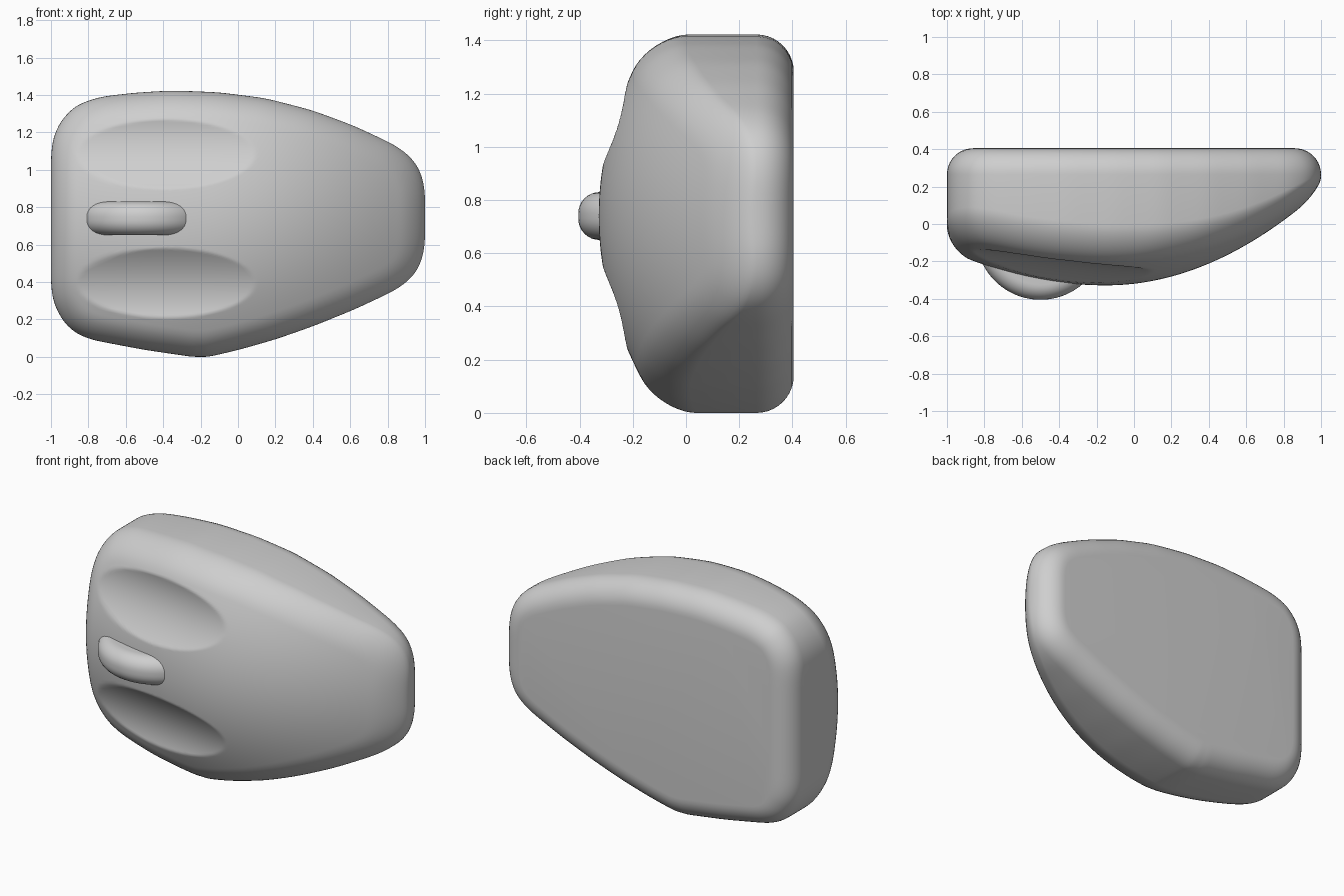
import bpy, bmesh, math
from mathutils import Vector

cube = bpy.data.objects.get("Cube")
if cube:
    bpy.data.objects.remove(cube, do_unlink=True)

grey = bpy.data.materials.new("light grey")
grey.use_nodes = True
grey.diffuse_color = (0.62, 0.62, 0.62, 1)
grey.node_tree.nodes["Principled BSDF"].inputs["Base Color"].default_value = (0.62, 0.62, 0.62, 1)

MID_Z = 0.74      # height of the middle line
BACK_Y = 0.405    # flat base plane
SEGMENTS = 240


def make_object(name, bm):
    bmesh.ops.recalc_face_normals(bm, faces=bm.faces)
    mesh = bpy.data.meshes.new(name)
    bm.to_mesh(mesh)
    bm.free()
    mesh.materials.append(grey)
    obj = bpy.data.objects.new(name, mesh)
    bpy.context.collection.objects.link(obj)
    bpy.ops.object.select_all(action='DESELECT')
    obj.select_set(True)
    bpy.context.view_layer.objects.active = obj
    bpy.ops.object.shade_smooth_by_angle(angle=math.radians(40))
    return obj


def resample(points, count):
    """Even spacing round a closed outline, then a light smoothing."""
    loop = [Vector(p) for p in points]
    loop.append(loop[0])
    lengths = [(b - a).length for a, b in zip(loop, loop[1:])]
    step = sum(lengths) / count
    result, i, start = [], 0, 0.0
    for k in range(count):
        d = k * step
        while d > start + lengths[i]:
            start += lengths[i]
            i += 1
        result.append(loop[i].lerp(loop[i + 1], (d - start) / lengths[i]))
    for _ in range(6):
        result = [(result[k - 1] + 2 * result[k] + result[(k + 1) % count]) / 4
                  for k in range(count)]
    return [Vector((p.x, max(p.y, 0))) for p in result]


# Body outline, counter-clockwise in x and z
outline = resample([
    (-1, 0.74), (-1, 0.37), (-0.985, 0.28), (-0.93, 0.18), (-0.87, 0.125), (-0.79, 0.092),
    (-0.5, 0.037), (-0.19, -0.008), (0, 0.036), (0.2, 0.093), (0.4, 0.163),
    (0.62, 0.252), (0.84, 0.355), (0.93, 0.42), (0.98, 0.5), (1, 0.6),
    (1, 0.89), (0.98, 0.985), (0.93, 1.065), (0.84, 1.132), (0.62, 1.235), (0.4, 1.317),
    (0.15, 1.382), (-0.1, 1.414), (-0.35, 1.424), (-0.55, 1.412), (-0.74, 1.39),
    (-0.87, 1.345), (-0.95, 1.26), (-0.99, 1.17), (-1, 1.08)], SEGMENTS)


def inward(k):
    t = outline[(k + 1) % SEGMENTS] - outline[k - 1]
    return Vector((-t.y, t.x)).normalized()


normals = [inward(k) for k in range(SEGMENTS)]


def inset(amount):
    return [p + n * amount for p, n in zip(outline, normals)]


def front_y(p):
    """Domed front with two shallow finger dents."""
    dx, dz = p.x + 0.15, p.y - MID_Z
    y = -0.328 + (0.26 if dx < 0 else 0.385) * dx * dx + 0.43 * dz * dz
    r2 = ((p.x + 0.385) / 0.475) ** 2 + ((abs(dz) - 0.345) / 0.185) ** 2
    return y + 0.06 * max(0, 1 - r2)


# Body: rings from the base plane, round the side, over the domed front
bm = bmesh.new()
rings = []


def add_ring(points, depth):
    rings.append([bm.verts.new((p.x, depth(p), p.y)) for p in points])


BACK_R, FRONT_R, STEPS = 0.14, 0.13, 10
for i in range(STEPS + 1):
    a = math.pi / 2 * i / STEPS
    y = BACK_Y - BACK_R * (1 - math.cos(a))
    add_ring(inset(BACK_R * (1 - math.sin(a))), lambda p: y)

for i in range(STEPS + 1):
    a = math.pi / 2 * i / STEPS
    rise = 1 - math.sin(a)
    # the edge rounding gets shallower toward the narrow end
    add_ring(inset(FRONT_R * (1 - math.cos(a))),
             lambda p: front_y(p) + rise * (FRONT_R - 0.06 * max(0, p.x)))

rim = inset(FRONT_R)
centre = Vector((-0.2, MID_Z))
FRONT_RINGS = 56
for i in range(1, FRONT_RINGS):
    add_ring([p.lerp(centre, i / FRONT_RINGS) for p in rim], front_y)

for a, b in zip(rings, rings[1:]):
    for k in range(SEGMENTS):
        j = (k + 1) % SEGMENTS
        bm.faces.new((a[k], a[j], b[j], b[k]))
tip = bm.verts.new((centre.x, front_y(centre), centre.y))
for k in range(SEGMENTS):
    bm.faces.new((rings[-1][k], rings[-1][(k + 1) % SEGMENTS], tip))
bm.faces.new(rings[0])
make_object("body", bm)

# Scroll wheel: a round-edged disc sunk into the front
bm = bmesh.new()
bmesh.ops.create_cone(bm, cap_ends=True, segments=96, radius1=0.345, radius2=0.345, depth=0.18)
rims = [e for e in bm.edges if abs(e.verts[0].co.z - e.verts[1].co.z) < 0.001]
bmesh.ops.bevel(bm, geom=rims, offset=0.08, segments=8, profile=0.5, affect='EDGES')
wheel = make_object("scroll_wheel", bm)
wheel.location = (-0.5, -0.06, MID_Z)
